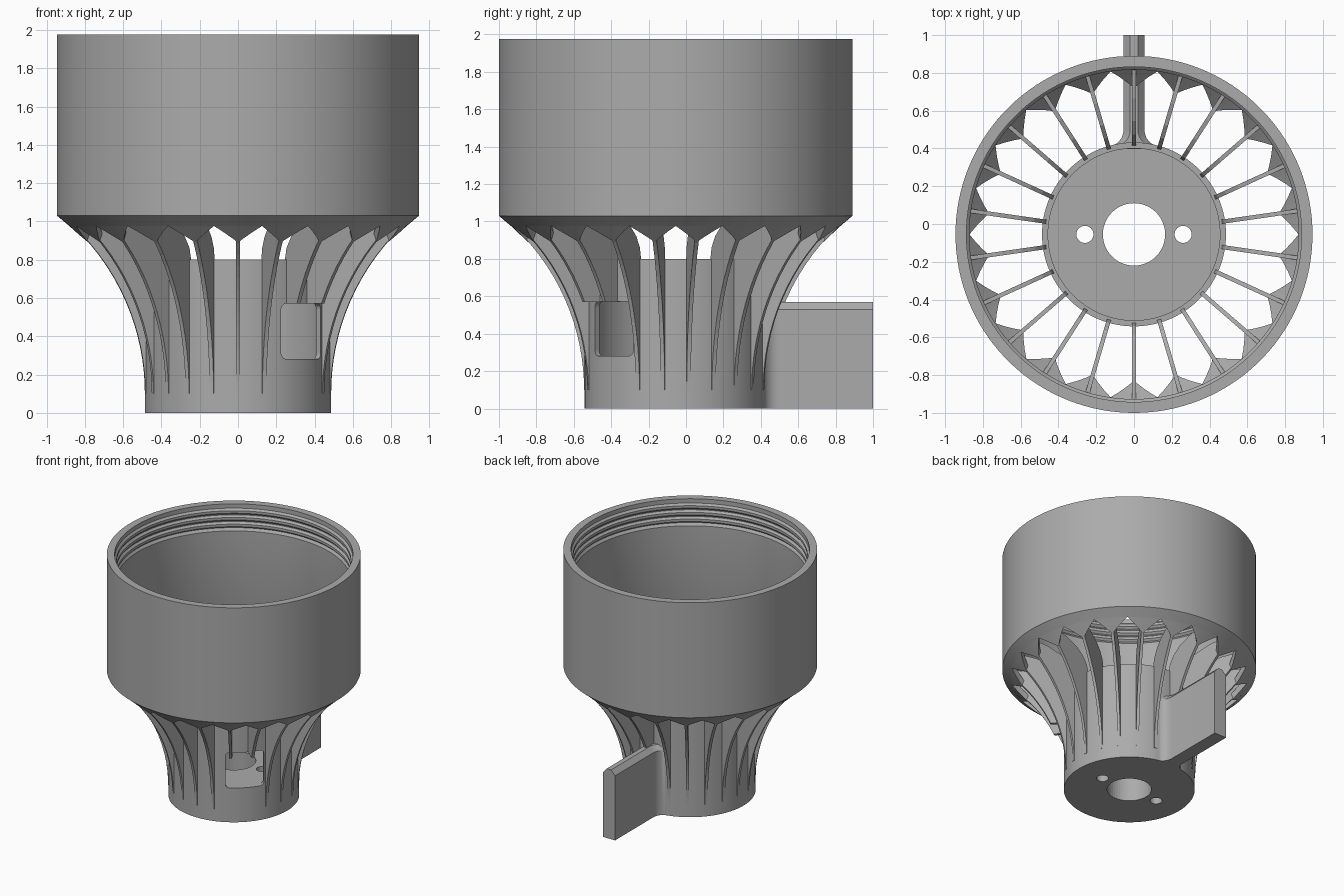
import bpy, bmesh
from math import sin, cos, pi, radians, sqrt

CY = -0.055          # axis of the round body
RIBS = 22
STEP = 2 * pi / RIBS
SEG = RIBS * 6

if "Cube" in bpy.data.objects:
    bpy.data.objects.remove(bpy.data.objects["Cube"])

grey = bpy.data.materials.new("plain_grey")
grey.use_nodes = True
grey.diffuse_color = (0.41, 0.41, 0.41, 1)
grey.node_tree.nodes["Principled BSDF"].inputs["Base Color"].default_value = (0.41, 0.41, 0.41, 1)


def polar(r, a, z):
    return (r * cos(a), CY + r * sin(a), z)


def loft(bm, loops, closed=False):
    """Skin a row of equal closed loops; cap the ends unless the row closes."""
    rows = [[bm.verts.new(p) for p in loop] for loop in loops]
    n = len(rows[0])
    for i in range(len(rows) if closed else len(rows) - 1):
        a, b = rows[i], rows[(i + 1) % len(rows)]
        for k in range(n):
            bm.faces.new((a[k], a[(k + 1) % n], b[(k + 1) % n], b[k]))
    if not closed:
        bm.faces.new(rows[0])
        bm.faces.new(rows[-1])


def finish(name, bm, smooth=True):
    bmesh.ops.recalc_face_normals(bm, faces=bm.faces[:])
    mesh = bpy.data.meshes.new(name)
    bm.to_mesh(mesh)
    bm.free()
    mesh.materials.append(grey)
    ob = bpy.data.objects.new(name, mesh)
    bpy.context.collection.objects.link(ob)
    if smooth:
        bpy.ops.object.select_all(action='DESELECT')
        ob.select_set(True)
        bpy.context.view_layer.objects.active = ob
        bpy.ops.object.shade_smooth_by_angle(angle=radians(25))
    return ob


def lathe(name, profile):
    bm = bmesh.new()
    loft(bm, [[polar(r, i * 2 * pi / SEG, z) for r, z in profile] for i in range(SEG)], True)
    return finish(name, bm)


def flare(z):
    """Radius of the concave flared outline at height z."""
    return 0.49 + 1.2 - sqrt(1.2 ** 2 - (z - 0.1) ** 2)


# Upper cup: plain wall with a threaded mouth, open below
thread = []
for i in range(3):
    z = 1.94 - i * 0.055
    thread += [(0.887, z), (0.872, z - 0.015), (0.872, z - 0.035), (0.887, z - 0.05)]
lathe("upper_cup", [(0.88, 0.975), (0.945, 1.03), (0.945, 1.975), (0.887, 1.975)]
      + thread + [(0.872, 1.76), (0.872, 1.0)])

# Pointed gussets between the windows, one over each rib
bm = bmesh.new()
for i in range(RIBS):
    mid = pi / 2 + i * STEP
    loops = []
    for j in range(-3, 4):
        t = abs(j) / 3 * 0.99
        a = mid + j / 6 * STEP
        loops.append([polar(0.79 + 0.092 * t, a, 0.89 + 0.087 * t), polar(0.885, a, 0.98),
                      polar(0.872, a, 1.03), polar(0.775 + 0.097 * t, a, 0.93 + 0.1 * t)])
    loft(bm, loops)
finish("window_gussets", bm, smooth=False)

# Thin radial ribs; the two above the side opening stop short
bm = bmesh.new()
for i in range(RIBS):
    mid = pi / 2 + i * STEP
    low = 0.57 if abs((mid - radians(315) + pi) % (2 * pi) - pi) < radians(15) else 0.1
    steps = [low + (0.945 - low) * k / 14 for k in range(15)]
    outline = [(flare(z), z) for z in steps]
    outline += [(0.885, 0.985), (0.875, 1.03), (0.72, 1.01), (0.6, 0.97), (0.53, 0.92),
                (0.485, 0.86), (0.468, 0.79), (0.468, low)]
    sides = []
    for s in (-0.011, 0.011):
        sides.append([(r * cos(mid) - s * sin(mid), CY + r * sin(mid) + s * cos(mid), z)
                      for r, z in outline])
    loft(bm, sides)
finish("ribs", bm, smooth=False)


# Lower cup with a thick floor, drilled and cut open at one side
cup = lathe("lower_cup", [(0.1, 0), (0.487, 0), (0.487, 0.8), (0.455, 0.8), (0.455, 0.28), (0.1, 0.28)])


def cut(name, loops):
    bm = bmesh.new()
    loft(bm, loops)
    cutter = finish(name, bm, smooth=False)
    cutter.hide_render = True
    mod = cup.modifiers.new(name, 'BOOLEAN')
    mod.operation = 'DIFFERENCE'
    mod.solver = 'EXACT'
    mod.object = cutter
    bpy.ops.object.select_all(action='DESELECT')
    bpy.context.view_layer.objects.active = cup
    bpy.ops.object.modifier_apply(modifier=name)
    bpy.data.objects.remove(cutter)


def circle(x, r, z):
    return [(x + r * cos(k * pi / 24), CY + r * sin(k * pi / 24), z) for k in range(48)]


for label, x, r in (("centre", 0, 0.165), ("left", 0.26, 0.045), ("right", -0.26, 0.045)):
    cut(label + "_hole_cutter", [circle(x, r, -0.1), circle(x, r, 0.4)])

corners = []
for q, (u, z) in enumerate([(0.115, 0.54), (-0.115, 0.54), (-0.115, 0.312), (0.115, 0.312)]):
    for k in range(6):
        a = (q + k / 5) * pi / 2
        corners.append((u + 0.031 * cos(a), z + 0.031 * sin(a)))
w = sqrt(0.5)
cut("side_opening_cutter",
    [[(w * (d + u), CY + w * (u - d), z) for u, z in corners] for d in (0.3, 0.7)])

# Rear fin with filleted root and chamfered top edge
half = [(0.055, 1.0)]
for k in range(7):
    a = k / 6 * pi / 2
    half.append((0.055 + 0.075 * (1 - cos(a)), 0.5 - 0.085 * sin(a)))
half.append((0.13, 0.397))
plan = half + [(-x, y) for x, y in reversed(half)]
bm = bmesh.new()
loft(bm, [[(x, y, 0) for x, y in plan], [(x, y, 0.53) for x, y in plan],
          [(x - 0.035 * (1 if x > 0 else -1), y, 0.57) for x, y in plan]])
finish("rear_fin", bm)
